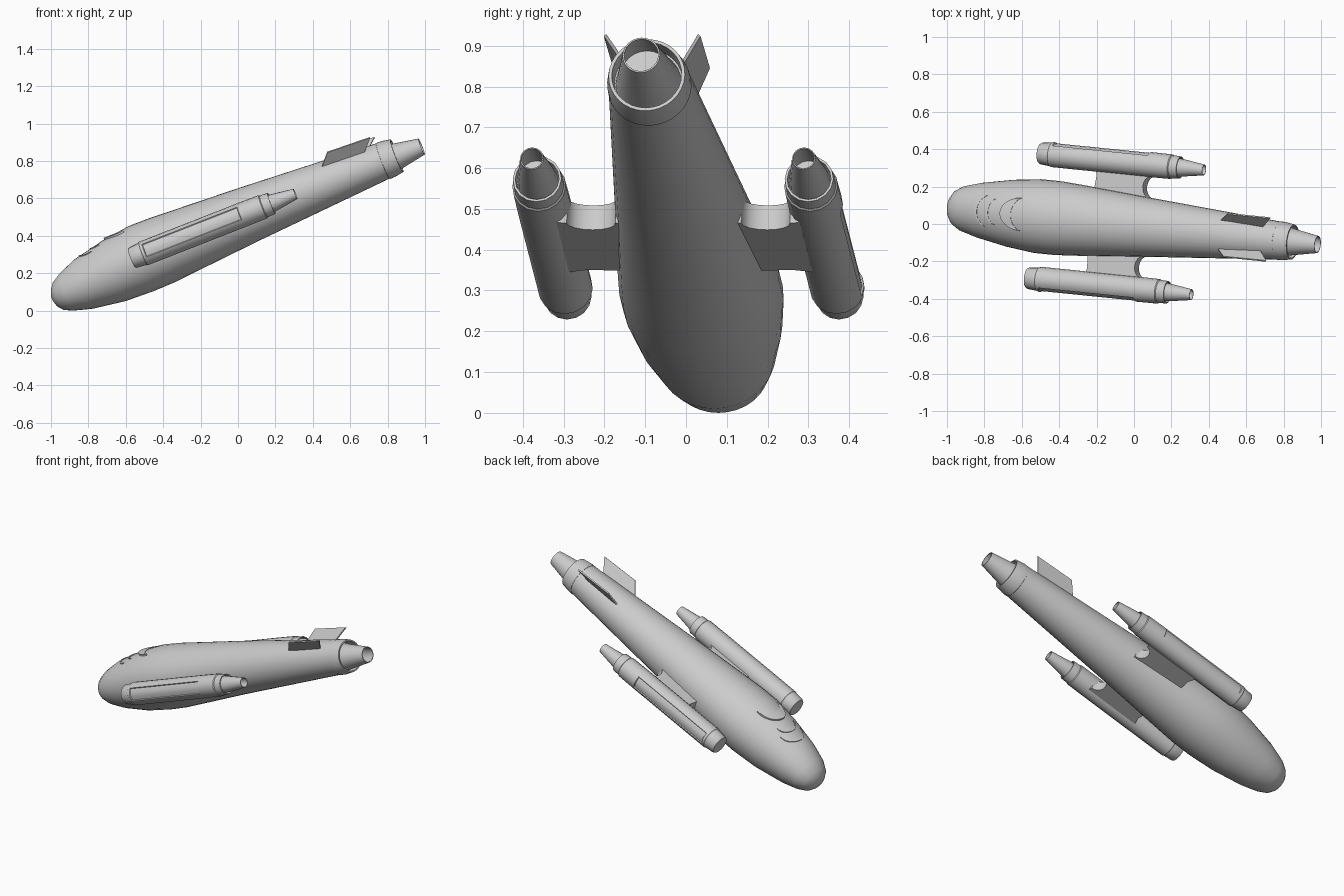
import bpy, bmesh, math
from mathutils import Matrix, Vector

cube = bpy.data.objects.get("Cube")
if cube:
    bpy.data.objects.remove(cube, do_unlink=True)

# One grey paint for the whole craft
grey = bpy.data.materials.new("light_grey")
grey.use_nodes = True
COLOUR = (0.6, 0.6, 0.6, 1)
grey.diffuse_color = COLOUR
grey.node_tree.nodes["Principled BSDF"].inputs["Base Color"].default_value = COLOUR

# Craft frame: x runs nose to tail, y sideways, z up; then climbed and yawed
POSE = (Matrix.Translation((0, -0.01, 0.49))
        @ Matrix.Rotation(math.radians(-5.8), 4, 'Z')
        @ Matrix.Rotation(math.radians(-21.3), 4, 'Y'))


def finish(name, bm, angle=32):
    bmesh.ops.recalc_face_normals(bm, faces=bm.faces)
    bm.transform(POSE)
    me = bpy.data.meshes.new(name)
    bm.to_mesh(me)
    bm.free()
    me.materials.append(grey)
    me.shade_smooth()
    me.set_sharp_from_angle(angle=math.radians(angle))
    ob = bpy.data.objects.new(name, me)
    bpy.context.collection.objects.link(ob)
    return ob


def loft(bm, rings, cap_start=True, cap_end=True):
    loops = [[bm.verts.new(p) for p in ring] for ring in rings]
    n = len(loops[0])
    for a, b in zip(loops, loops[1:]):
        for i in range(n):
            j = (i + 1) % n
            bm.faces.new((a[i], a[j], b[j], b[i]))
    if cap_start:
        bm.faces.new(loops[0])
    if cap_end:
        bm.faces.new(loops[-1])


def ellipse(x, y, top, bottom, half, n):
    mid, rise = (top + bottom) / 2, (top - bottom) / 2
    turns = [2 * math.pi * i / n for i in range(n)]
    return [(x, y + half * math.cos(t), mid + rise * math.sin(t)) for t in turns]


def lathe(bm, profile, y=0, z=0, n=24):
    loft(bm, [ellipse(x, y, z + r, z - r, r, n) for x, r in profile])


# Hull stations: x, top, bottom, half width
HULL = [(-1.085, -0.015, -0.05, 0.02), (-1.075, 0.01, -0.083, 0.055),
        (-1.05, 0.045, -0.113, 0.09), (-1.0, 0.076, -0.136, 0.12),
        (-0.9, 0.117, -0.164, 0.147), (-0.72, 0.157, -0.19, 0.18),
        (-0.56, 0.178, -0.195, 0.198), (-0.44, 0.177, -0.192, 0.198),
        (-0.3, 0.17, -0.18, 0.189), (0.06, 0.153, -0.15, 0.16),
        (0.85, 0.106, -0.094, 0.101)]
bm = bmesh.new()
loft(bm, [ellipse(x, 0, t, b, h, 32) for x, t, b, h in HULL])
finish("hull", bm, 45)


def deck_height(x, y):
    for a, b in zip(HULL, HULL[1:]):
        if a[0] <= x <= b[0]:
            f = (x - a[0]) / (b[0] - a[0])
            _, top, bottom, half = [p + f * (q - p) for p, q in zip(a, b)]
            side = math.sqrt(max(0, 1 - (y / half) ** 2))
            return (top + bottom) / 2 + (top - bottom) / 2 * side
    return 0


# Crescent brows over the nose
def crescent(name, x, sweep, half, width, lift):
    bm = bmesh.new()
    steps = 16
    rows = []
    for i in range(steps + 1):
        t = 2 * i / steps - 1
        y = half * math.sin(t * math.pi / 2)
        front = x + sweep * (1 - math.cos(t * math.pi / 2))
        back = front + width * (1.05 - t * t)
        rows.append([bm.verts.new((u, y, deck_height(u, y) + h))
                     for u, h in ((front, -0.004), (front, lift), (back, 0.002), (back, -0.004))])
    for a, b in zip(rows, rows[1:]):
        for i in range(4):
            j = (i + 1) % 4
            bm.faces.new((a[i], a[j], b[j], b[i]))
    bm.faces.new(rows[0])
    bm.faces.new(rows[-1])
    finish(name, bm)


crescent("canopy_brow", -0.71, 0.12, 0.088, 0.06, 0.009)
crescent("nose_brow_rear", -0.80, 0.06, 0.07, 0.012, 0.004)
crescent("nose_brow_front", -0.87, 0.08, 0.085, 0.012, 0.004)

# Tail collar with the hollow main nozzle set into it
bm = bmesh.new()
lathe(bm, [(0.83, 0.09), (0.84, 0.103), (0.87, 0.102), (0.918, 0.094),
           (0.918, 0.086), (0.87, 0.084)], z=0.005, n=32)
finish("tail_collar", bm)
bm = bmesh.new()
lathe(bm, [(0.86, 0.083), (0.92, 0.071), (1.06, 0.046), (1.06, 0.042), (0.93, 0.062)], z=0.002)
finish("main_nozzle", bm)

ENGINE_Y = 0.335
for side, s in (("left", 1), ("right", -1)):
    # Engine pod with a recessed outer panel
    bm = bmesh.new()
    lathe(bm, [(-0.578, 0.053), (-0.57, 0.058), (-0.515, 0.063), (-0.51, 0.067),
               (-0.495, 0.067), (0.055, 0.067), (0.18, 0.066), (0.185, 0.062),
               (0.23, 0.06), (0.23, 0.054), (0.2, 0.052)], y=s * ENGINE_Y, n=16)
    bmesh.ops.recalc_face_normals(bm, faces=bm.faces)
    panel = []
    for f in bm.faces:
        c = f.calc_center_median()
        lean = math.degrees(math.atan2(c.z, s * c.y - ENGINE_Y))
        if -0.3 < c.x < -0.1 and -20 < lean < 45:
            panel.append(f)
    bmesh.ops.inset_region(bm, faces=panel, thickness=0.004, depth=-0.005)
    finish(side + "_engine", bm)

    # Engine nozzle
    bm = bmesh.new()
    lathe(bm, [(0.195, 0.051), (0.25, 0.046), (0.368, 0.029), (0.368, 0.026), (0.25, 0.04)],
          y=s * ENGINE_Y, n=16)
    finish(side + "_engine_nozzle", bm)

    # Pylon with a scooped trailing edge
    outline = [(-0.25, 0.12), (-0.24, 0.25), (-0.255, 0.3), (0.08, 0.3)]
    for i in range(9):
        t = math.pi * i / 8
        outline.append((0.075 - 0.045 * math.sin(t), 0.215 + 0.06 * math.cos(t)))
    outline.append((0.08, 0.12))
    bm = bmesh.new()
    loft(bm, [[(x, s * y, z) for x, y in outline] for z in (-0.056, 0.008)])
    finish(side + "_pylon", bm)

    # Swept tail fin, leaning outward
    base_front, base_rear = Vector((0.52, 0.072, 0.085)), Vector((0.765, 0.062, 0.08))
    tip_front, tip_rear = Vector((0.588, 0.116, 0.154)), Vector((0.831, 0.116, 0.144))
    across = Vector((0, 0.8, -0.6)) * 0.004
    corners = [base_front, base_rear, tip_rear, tip_front]
    bm = bmesh.new()
    loft(bm, [[(p.x, s * p.y, p.z) for p in (c + k * across for c in corners)] for k in (-1, 1)])
    finish(side + "_tail_fin", bm)
